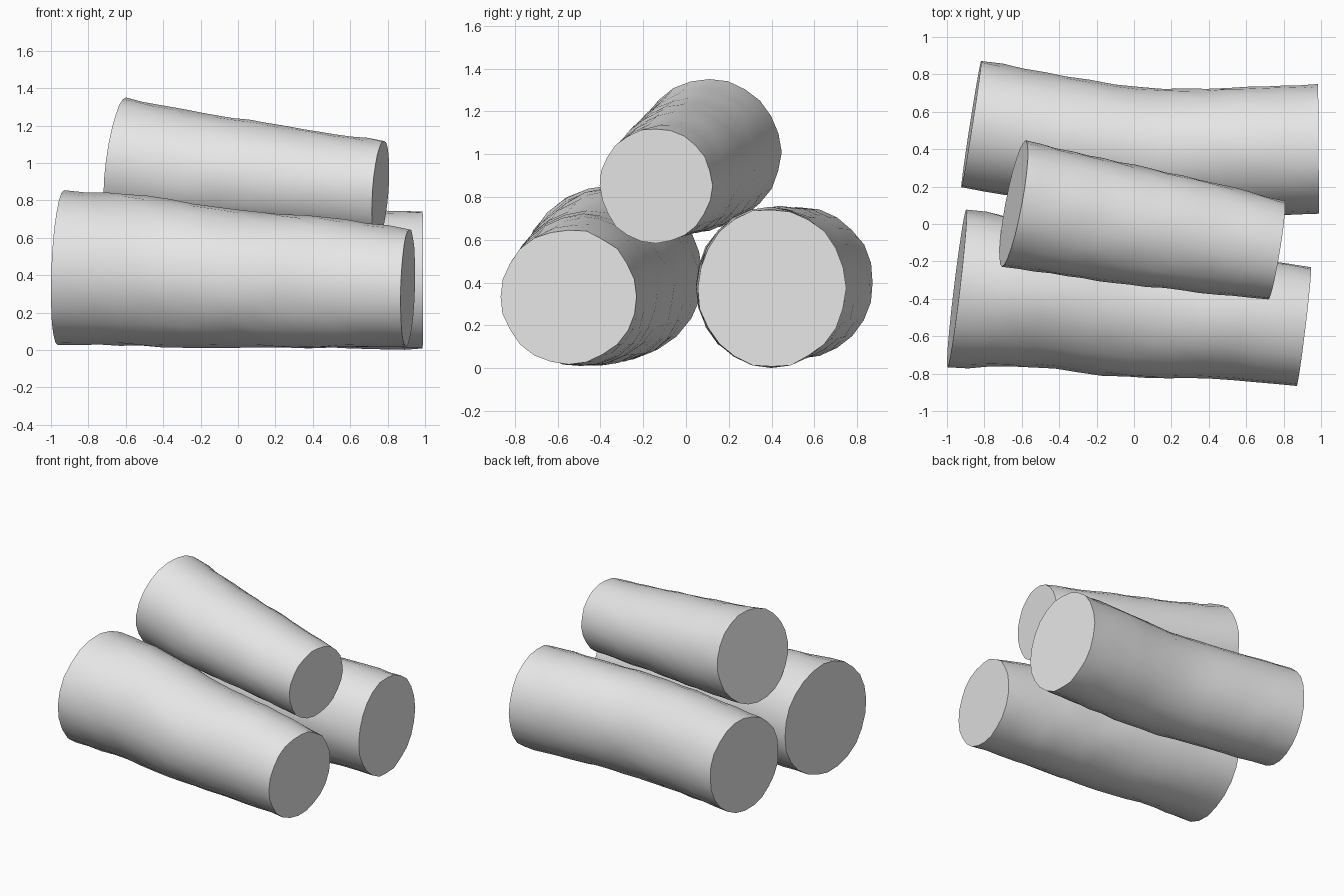
import bpy, bmesh, math, random

if "Cube" in bpy.data.objects:
    bpy.data.objects.remove(bpy.data.objects["Cube"])

random.seed(4)
SIDES, RINGS = 24, 16

grey = bpy.data.materials.new("plain grey")
grey.diffuse_color = (0.8, 0.8, 0.8, 1)
grey.use_nodes = True
grey.node_tree.nodes["Principled BSDF"].inputs["Base Color"].default_value = grey.diffuse_color


def sample(stations, t):
    """Smooth curve through the stations, t from 0 to 1."""
    n = len(stations) - 1
    i = min(int(t * n), n - 1)
    u = t * n - i
    p1, p2 = stations[i], stations[i + 1]
    p0 = stations[i - 1] if i > 0 else [2 * a - b for a, b in zip(p1, p2)]
    p3 = stations[i + 2] if i + 2 <= n else [2 * b - a for a, b in zip(p1, p2)]
    return [0.5 * (2 * b + (c - a) * u + (2 * a - 5 * b + 4 * c - d) * u * u
                   + (3 * b - a - 3 * c + d) * u ** 3)
            for a, b, c, d in zip(p0, p1, p2, p3)]


def log(name, stations, lean_left, lean_right):
    """Stations hold x, y, z, y radius, z radius; leans slant the end cuts."""
    bm = bmesh.new()
    rings = []
    for r in range(RINGS + 1):
        t = r / RINGS
        x, y, z, ry, rz = sample(stations, t)
        ly, lz = [a + (b - a) * t for a, b in zip(lean_left, lean_right)]
        ring = []
        for s in range(SIDES):
            a = math.tau * s / SIDES
            k = 1 + random.uniform(-0.014, 0.014)   # hewn, uneven bark
            dy, dz = ry * k * math.cos(a), rz * k * math.sin(a)
            ring.append(bm.verts.new((x + ly * dy + lz * dz, y + dy, max(z + dz, 0))))
        rings.append(ring)
    # bark surface
    for r0, r1 in zip(rings, rings[1:]):
        for s in range(SIDES):
            q = (s + 1) % SIDES
            bm.faces.new((r0[s], r0[q], r1[q], r1[s]))
    # sawn ends, fanned from the heart of the log
    for ring, st in ((rings[0], stations[0]), (rings[-1], stations[-1])):
        heart = bm.verts.new(st[:3])
        for s in range(SIDES):
            bm.faces.new((ring[s], ring[(s + 1) % SIDES], heart))
    bmesh.ops.recalc_face_normals(bm, faces=bm.faces)
    mesh = bpy.data.meshes.new(name)
    bm.to_mesh(mesh)
    bm.free()
    mesh.materials.append(grey)
    obj = bpy.data.objects.new(name, mesh)
    bpy.context.collection.objects.link(obj)
    bpy.ops.object.select_all(action='DESELECT')
    obj.select_set(True)
    bpy.context.view_layer.objects.active = obj
    bpy.ops.object.shade_smooth_by_angle(angle=math.radians(40))


log("front_log", [(-0.947, -0.345, 0.44, 0.425, 0.41),
                  (-0.5, -0.38, 0.42, 0.385, 0.40),
                  (0.0, -0.45, 0.38, 0.37, 0.365),
                  (0.45, -0.49, 0.36, 0.335, 0.35),
                  (0.908, -0.548, 0.335, 0.318, 0.313)],
    (0.12, 0.04), (0.12, 0.03))

log("back_log", [(-0.87, 0.535, 0.40, 0.34, 0.35),
                 (-0.4, 0.455, 0.395, 0.335, 0.36),
                 (0.13, 0.39, 0.385, 0.333, 0.365),
                 (0.6, 0.393, 0.38, 0.343, 0.372),
                 (0.987, 0.40, 0.375, 0.345, 0.37)],
    (0.157, 0.02), (-0.007, 0.0))

log("top_log", [(-0.643, 0.11, 1.01, 0.335, 0.34),
                (-0.3, 0.045, 0.96, 0.325, 0.32),
                (0.03, -0.015, 0.93, 0.31, 0.30),
                (0.4, -0.075, 0.89, 0.29, 0.28),
                (0.762, -0.14, 0.853, 0.262, 0.267)],
    (0.187, 0.13), (0.163, 0.07))
